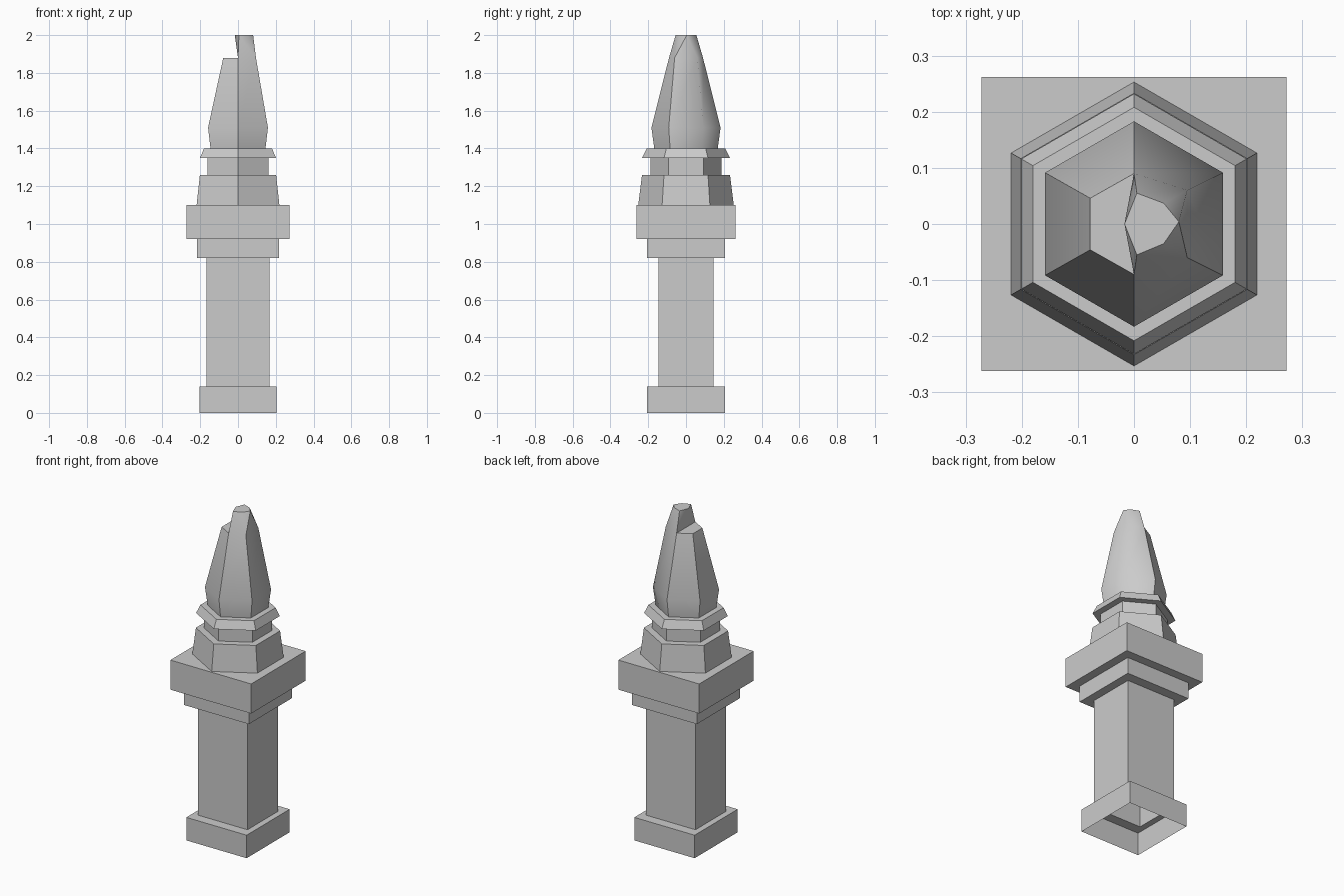
import bpy
import bmesh
from math import sin, cos, pi, radians

if "Cube" in bpy.data.objects:
    bpy.data.objects.remove(bpy.data.objects["Cube"])

GREY = (0.6, 0.6, 0.6, 1)
stone = bpy.data.materials.new("stone grey")
stone.use_nodes = True
stone.diffuse_color = GREY
stone.node_tree.nodes["Principled BSDF"].inputs["Base Color"].default_value = GREY

SQUARE = [(1, 1), (-1, 1), (-1, -1), (1, -1)]
HEXAGON = [(cos(pi / 2 + i * pi / 3), sin(pi / 2 + i * pi / 3)) for i in range(6)]


def finish(bm, name):
    mesh = bpy.data.meshes.new(name)
    bm.to_mesh(mesh)
    bm.free()
    mesh.materials.append(stone)
    obj = bpy.data.objects.new(name, mesh)
    bpy.context.collection.objects.link(obj)
    return obj


def bridge(bm, low, high):
    n = len(low)
    for i in range(n):
        j = (i + 1) % n
        bm.faces.new((low[i], low[j], high[j], high[i]))


def scaled(bm, outline, sx, sy, z):
    return [bm.verts.new((x * sx, y * sy, z)) for x, y in outline]


def loft(name, outline, levels, closed=False):
    """Skin an outline through (half width, half depth, height) levels."""
    bm = bmesh.new()
    rings = [scaled(bm, outline, *level) for level in levels]
    for low, high in zip(rings, rings[1:]):
        bridge(bm, low, high)
    if closed:
        bm.faces.new(rings[-1])
    return finish(bm, name)


# Square pillar: hollow and open underneath
BASE, SHAFT, COLLAR, CAP = (0.203, 0.207), (0.166, 0.146), (0.218, 0.207), (0.272, 0.262)
loft("pillar_base", SQUARE, [(*BASE, 0), (*BASE, 0.14), (*SHAFT, 0.14)])
loft("pillar_shaft", SQUARE, [(*SHAFT, 0.14), (*SHAFT, 0.82)])
loft("pillar_cap", SQUARE, [(*SHAFT, 0.82), (*COLLAR, 0.82), (*COLLAR, 0.92),
                            (*CAP, 0.92), (*CAP, 1.1)], closed=True)

# Six-sided pedestal, neck and rim
profile = [(0.253, 1.1), (0.233, 1.26), (0.187, 1.26), (0.187, 1.35),
           (0.232, 1.35), (0.208, 1.4)]
loft("hexagonal_pedestal", HEXAGON, [(r, r, z) for r, z in profile], closed=True)

# Broken spire: a bulging six-sided body, short on one half and tall on the other
bm = bmesh.new()
foot = scaled(bm, HEXAGON, 0.168, 0.168, 1.4)
bulge = scaled(bm, HEXAGON, 0.183, 0.183, 1.51)
break_outline = [(0, 0.09), (-0.078, 0.046), (-0.078, -0.046),
                 (0, -0.09), (0.095, -0.06), (0.095, 0.06)]
shoulder = scaled(bm, break_outline, 1, 1, 1.88)
bridge(bm, foot, bulge)
bridge(bm, bulge, shoulder)
bm.faces.new(shoulder[:4])

# Tall half carries on to a small flat tip
tip_outline = [(-0.017, 0), (0.005, -0.055), (0.053, -0.035),
               (0.08, 0.004), (0.053, 0.037), (0.005, 0.055)]
tip = scaled(bm, tip_outline, 1, 1, 2)
hull = bmesh.ops.convex_hull(bm, input=[shoulder[0]] + shoulder[3:] + tip)
hidden = [f for f in bm.faces if all(v in shoulder for v in f.verts)
          and f.calc_center_median().x > 0.01]
bmesh.ops.delete(bm, geom=hidden, context="FACES_ONLY")
bmesh.ops.recalc_face_normals(bm, faces=bm.faces)

# Crisp ridges, except the rounded back corner of the tall half
for face in bm.faces:
    face.smooth = True
for edge in bm.edges:
    middle = (edge.verts[0].co + edge.verts[1].co) / 2
    rounded = middle.x > 0.04 and middle.y > 0.015 and middle.z < 1.99
    if len(edge.link_faces) == 2 and not rounded:
        edge.smooth = edge.calc_face_angle() < radians(32)
finish(bm, "broken_spire")
